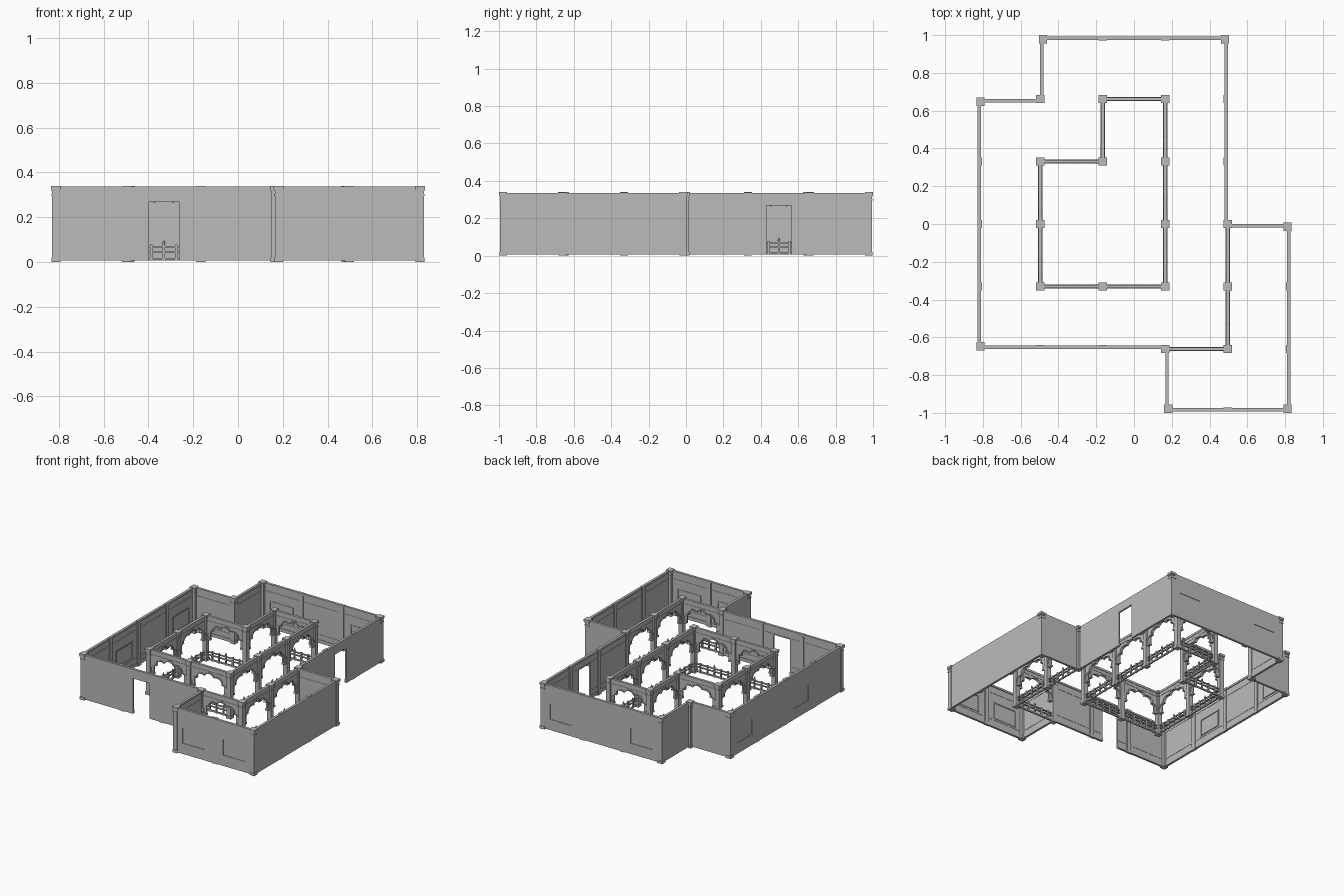
import bpy, bmesh, math
from mathutils import Matrix, Vector

if "Cube" in bpy.data.objects:
    bpy.data.objects.remove(bpy.data.objects["Cube"])

BAY = 0.331
TOP = 0.336
stone = bpy.data.materials.new("grey_stone")
stone.use_nodes = True
GREY = (0.5, 0.5, 0.5, 1)
stone.diffuse_color = GREY
stone.node_tree.nodes["Principled BSDF"].inputs["Base Color"].default_value = GREY


def frame(a, b):
    """Local frame: x along the run, y to its left, z up."""
    d = (b - a).normalized()
    m = Matrix(((d.x, -d.y, 0, a.x), (d.y, d.x, 0, a.y), (0, 0, 1, 0), (0, 0, 0, 1)))
    return m


def box(bm, m, x, y, z):
    centre = Vector((sum(x) / 2, sum(y) / 2, sum(z) / 2))
    size = (x[1] - x[0], y[1] - y[0], z[1] - z[0], 1)
    bmesh.ops.create_cube(bm, size=1, matrix=m @ Matrix.Translation(centre) @ Matrix.Diagonal(size))


def finish(bm, name):
    bmesh.ops.recalc_face_normals(bm, faces=bm.faces)
    mesh = bpy.data.meshes.new(name)
    bm.to_mesh(mesh)
    bm.free()
    mesh.materials.append(stone)
    ob = bpy.data.objects.new(name, mesh)
    bpy.context.collection.objects.link(ob)
    return ob


def ring(bm, m, x, y, z, w):
    """Rectangular moulding frame."""
    box(bm, m, x, y, (z[0], z[0] + w))
    box(bm, m, x, y, (z[1] - w, z[1]))
    box(bm, m, (x[0], x[0] + w), y, (z[0] + w, z[1] - w))
    box(bm, m, (x[1] - w, x[1]), y, (z[0] + w, z[1] - w))


def wall_bay(bm, m, x0, kind):
    """One bay of outer wall: plain, door or window."""
    x1, c = x0 + BAY, x0 + BAY / 2
    skin = (0, 0.012)
    if kind == "plain":
        box(bm, m, (x0, x1), skin, (0.006, TOP))
    else:
        half, low, high = (0.067, 0.006, 0.268) if kind == "door" else (0.09, 0.085, 0.2)
        box(bm, m, (x0, c - half), skin, (0.006, TOP))
        box(bm, m, (c + half, x1), skin, (0.006, TOP))
        box(bm, m, (c - half, c + half), skin, (high, TOP))
        if kind == "window":
            box(bm, m, (c - half, c + half), skin, (0.006, low))
            box(bm, m, (c - half, c + half), (0.004, 0.009), (low, high))
            ring(bm, m, (c - half - 0.008, c + half + 0.008), (0.011, 0.015), (low - 0.008, high + 0.008), 0.008)
    # inner skirting, dado and cornice
    sides = [(x0, x1)] if kind != "door" else [(x0, c - 0.067), (c + 0.067, x1)]
    for s in sides:
        box(bm, m, s, (0.011, 0.016), (0.006, 0.03))
        box(bm, m, s, (0.011, 0.014), (0.062, 0.068))
    box(bm, m, (x0, x1), (0.011, 0.014), (0.272, 0.277))
    box(bm, m, (x0, x1), (0.011, 0.018), (0.322, TOP))


def pillar(bm, x, y):
    m = Matrix.Translation((x, y, 0))
    for half, low, high in ((0.02, 0, 0.02), (0.0165, 0.02, 0.32),
                            (0.019, 0.295, 0.303), (0.0195, 0.316, 0.324), (0.022, 0.324, 0.34)):
        box(bm, m, (-half, half), (-half, half), (low, high))


def arch_curve(grow, steps=60):
    """Five-lobed arch outline about the bay centre."""
    pts = []
    for i in range(steps + 1):
        t = math.pi * (1 - i / steps)
        r = 0.84 + 0.16 * abs(math.sin(5 * t)) ** 0.7
        pts.append(((0.148 * r + grow) * math.cos(t), 0.17 + (0.115 * r + grow) * math.sin(t)))
    return pts


def strip(bm, m, lower, upper, depth):
    """Solid band between two outlines."""
    rows = [[bm.verts.new(m @ Vector((x, y, z))) for x, z in line]
            for line, y in ((lower, -depth), (upper, -depth), (upper, depth), (lower, depth))]
    for i in range(len(lower) - 1):
        for k in range(4):
            a, b = rows[k], rows[(k + 1) % 4]
            bm.faces.new((a[i], a[i + 1], b[i + 1], b[i]))
    for i in (0, -1):
        bm.faces.new([r[i] for r in rows])


def arch_bay(bm, m):
    curve = arch_curve(0)
    strip(bm, m, curve, [(x, TOP) for x, z in curve], 0.006)
    strip(bm, m, curve, arch_curve(0.009), 0.011)
    h = BAY / 2
    box(bm, m, (-h, h), (-0.009, 0.009), (0.32, TOP))
    box(bm, m, (-h, h), (-0.008, 0.008), (0.296, 0.302))
    for s in (-1, 1):
        box(bm, m, sorted((s * 0.122, s * h)), (-0.006, 0.006), (0.166, TOP))
        box(bm, m, sorted((s * 0.122, s * h)), (-0.011, 0.011), (0.158, 0.17))


def railing_bay(bm, m):
    h = BAY / 2
    for low, high in ((0.008, 0.018), (0.043, 0.05), (0.064, 0.071)):
        box(bm, m, (-h, h), (-0.005, 0.005), (low, high))
    for i in range(-2, 3):
        x = i * 0.056
        box(bm, m, (x - 0.005, x + 0.005), (-0.006, 0.006), (0.006, 0.078))
    # centre finial
    bmesh.ops.create_cone(bm, cap_ends=True, segments=8, radius1=0.009, radius2=0.002, depth=0.018,
                          matrix=m @ Matrix.Translation((0, 0, 0.087)))


# outer wall, counter-clockwise in bays
outline = [Vector(p) * BAY for p in ((-2.5, -2), (0.5, -2), (0.5, -3), (2.5, -3), (2.5, 0),
                                     (1.5, 0), (1.5, 3), (-1.5, 3), (-1.5, 2), (-2.5, 2))]
special = {(0, 1): "door", (5, 1): "door", (2, 0): "window", (2, 1): "window",
           (6, 0): "window", (6, 2): "window", (9, 0): "window", (9, 2): "window"}
walls, pilasters, pillars = bmesh.new(), bmesh.new(), bmesh.new()
for i, a in enumerate(outline):
    b, prev = outline[(i + 1) % len(outline)], outline[i - 1]
    m = frame(a, b)
    count = round((b - a).length / BAY)
    for k in range(count):
        wall_bay(walls, m, k * BAY, special.get((i, k), "plain"))
        if k:
            x = k * BAY
            box(pilasters, m, (x - 0.017, x + 0.017), (0.004, 0.019), (0, 0.32))
            box(pilasters, m, (x - 0.022, x + 0.022), (0.003, 0.022), (0.322, 0.339))
            box(pilasters, m, (x - 0.02, x + 0.02), (0.004, 0.021), (0, 0.02))
    # convex corners sit inside, reentrant ones on the grid
    d0, d1 = (a - prev).normalized(), (b - a).normalized()
    shift = (d1 - d0) * 0.015 if d0.cross(d1) > 0 else Vector((0, 0))
    pillar(pillars, *(a + shift))
finish(walls, "outer_walls")
finish(pilasters, "wall_pilasters")
finish(pillars, "corner_pillars")

# courtyard arcade and the side-room arcade
arcades = [((-0.5, 2), (0.5, 2), (0.5, -1), (-1.5, -1), (-1.5, 1), (-0.5, 1), (-0.5, 2)),
           ((0.5, -2), (1.5, -2), (1.5, 0))]
arches, rails, columns = bmesh.new(), bmesh.new(), bmesh.new()
placed = {(0.5, -2), (1.5, 0)}
for path in arcades:
    for p, q in zip(path, path[1:]):
        a, b = Vector(p), Vector(q)
        count = round((b - a).length)
        for k in range(count):
            m = frame(a * BAY, b * BAY) @ Matrix.Translation(((k + 0.5) * BAY, 0, 0))
            arch_bay(arches, m)
            railing_bay(rails, m)
            spot = tuple(a.lerp(b, k / count))
            if not any((Vector(spot) - Vector(s)).length < 0.1 for s in placed):
                placed.add(spot)
                pillar(columns, *(Vector(spot) * BAY))
finish(arches, "lobed_arches")
finish(rails, "railings")
finish(columns, "arcade_columns")
